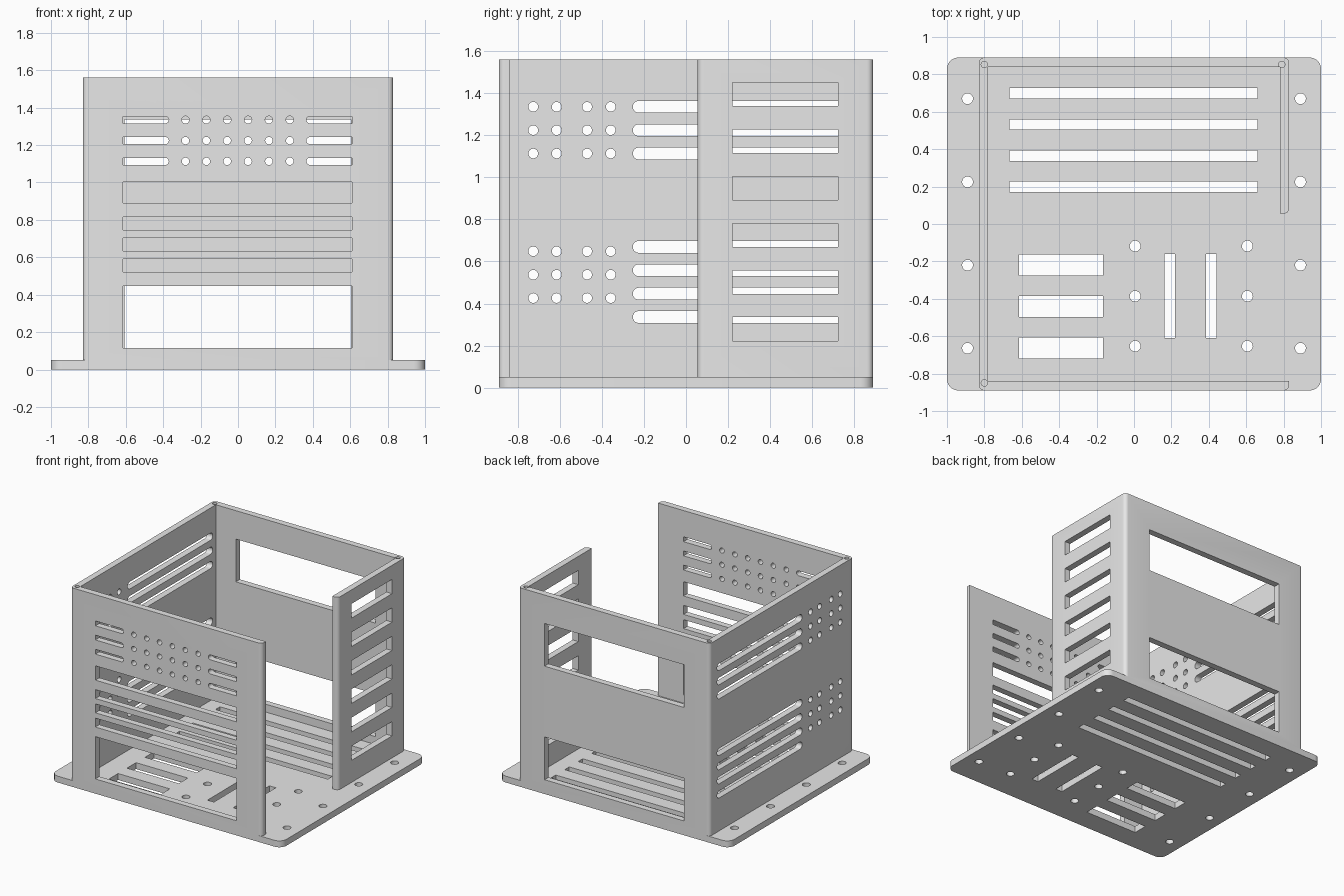
import bpy, bmesh, math
from mathutils import Vector

cube = bpy.data.objects.get("Cube")
if cube:
    bpy.data.objects.remove(cube, do_unlink=True)

W, D, H = 0.83, 0.89, 1.56   # wall half width, half depth, top height
T = 0.05                     # sheet thickness

grey = bpy.data.materials.new("light grey")
grey.use_nodes = True
grey.diffuse_color = (0.8, 0.8, 0.8, 1)
grey.node_tree.nodes["Principled BSDF"].inputs["Base Color"].default_value = (0.8, 0.8, 0.8, 1)


def fillet(corners, steps=6):
    """Round right-angled corners given as (u, v, radius)."""
    out = []
    for i, (x, y, r) in enumerate(corners):
        p = Vector((x, y))
        if r == 0:
            out.append(p)
            continue
        a = (Vector(corners[i - 1][:2]) - p).normalized() * r
        b = (Vector(corners[(i + 1) % len(corners)][:2]) - p).normalized() * r
        for k in range(steps + 1):
            t = math.pi / 2 * k / steps
            out.append(p + a * (1 - math.sin(t)) + b * (1 - math.cos(t)))
    return out


def rect(u0, u1, v0, v1, r_left=0, r_right=0):
    return fillet([(u0, v0, r_left), (u1, v0, r_right), (u1, v1, r_right), (u0, v1, r_left)])


def hole(u, v, r):
    return rect(u - r, u + r, v - r, v + r, r * 0.998, r * 0.998)


def prism(bm, outline, axis, lo, hi):
    """Extrude a flat outline along an axis."""
    place = {"x": lambda u, v, w: (w, u, v),
             "y": lambda u, v, w: (u, w, v),
             "z": lambda u, v, w: (u, v, w)}[axis]
    low = [bm.verts.new(place(p.x, p.y, lo)) for p in outline]
    high = [bm.verts.new(place(p.x, p.y, hi)) for p in outline]
    bm.faces.new(low)
    bm.faces.new(high)
    n = len(outline)
    for i in range(n):
        j = (i + 1) % n
        bm.faces.new((low[i], low[j], high[j], high[i]))


def make(name, prisms):
    bm = bmesh.new()
    for args in prisms:
        prism(bm, *args)
    bmesh.ops.recalc_face_normals(bm, faces=bm.faces)
    mesh = bpy.data.meshes.new(name)
    bm.to_mesh(mesh)
    bm.free()
    mesh.materials.append(grey)
    obj = bpy.data.objects.new(name, mesh)
    bpy.context.collection.objects.link(obj)
    return obj


def cut(obj, prisms):
    cutter = make("cutter", prisms)
    cutter.hide_render = True
    mod = obj.modifiers.new("openings", "BOOLEAN")
    mod.operation, mod.solver, mod.object = "DIFFERENCE", "EXACT", cutter
    bpy.ops.object.select_all(action="DESELECT")
    bpy.context.view_layer.objects.active = obj
    obj.select_set(True)
    bpy.ops.object.modifier_apply(modifier=mod.name)
    bpy.data.objects.remove(cutter, do_unlink=True)
    bpy.ops.object.shade_smooth_by_angle(angle=math.radians(30))


# Base plate with vents, board holes and mounting holes
base = make("base_plate", [(rect(-1, 1, -D, D, 0.06, 0.06), "z", 0, T)])
shapes = [rect(-0.665, 0.66, y, y + 0.056) for y in (0.17, 0.337, 0.504, 0.671)]
shapes += [rect(-0.615, -0.165, y, y + 0.112) for y in (-0.72, -0.497, -0.275)]
shapes += [rect(x, x + 0.056, -0.61, -0.16) for x in (0.162, 0.385)]
shapes += [hole(x, y, 0.029) for x in (0.006, 0.606) for y in (-0.118, -0.386, -0.653)]
shapes += [hole(x, y, 0.029) for x in (-0.89, 0.89) for y in (-0.664, -0.22, 0.225, 0.67)]
cut(base, [(s, "z", -0.1, 0.15) for s in shapes])

# Wrap-around walls, open at the front of the left side
R = 0.03
outline = fillet([
    (W, -D, R), (W, -D + T, 0), (-W + T, -D + T, 0), (-W + T, D - T, 0),
    (W - T, D - T, 0), (W - T, 0.055, 0), (W, 0.055, R), (W, D, R), (-W, D, R), (-W, -D, R)])
walls = make("walls", [(outline, "z", T, H)])

rows = (1.113, 1.224, 1.335)

# Front wall: port window, long vents, short slots and round holes
front = [rect(-0.614, 0.61, a, b) for a, b in
         ((0.115, 0.447), (0.522, 0.592), (0.634, 0.704), (0.746, 0.816), (0.89, 1.002))]
for z in rows:
    front.append(rect(-0.614, -0.37, z - 0.019, z + 0.019, 0, 0.0188))
    front.append(rect(0.366, 0.61, z - 0.019, z + 0.019, 0.0188, 0))
    front += [hole(-0.002 + 0.1115 * (k - 2.5), z, 0.02) for k in range(6)]
openings = [(s, "y", -D - 0.1, -D + 0.15) for s in front]

# Back wall: two large windows
openings += [(rect(-0.607, 0.604, z, z + 0.335), "y", D - 0.15, D + 0.1) for z in (0.112, 1.002)]

# Right wall: long rounded slots and groups of round holes
right = [rect(-0.253, 0.8, z - 0.028, z + 0.028, 0.0278, 0.0278)
         for z in rows + (0.336, 0.447, 0.558, 0.669)]
right += [hole(y, z, 0.023) for y in (-0.726, -0.615, -0.47, -0.358)
          for z in rows + (0.426, 0.537, 0.648)]
openings += [(s, "x", -W - 0.1, -W + 0.15) for s in right]

# Left wall: ladder of windows
openings += [(rect(0.22, 0.723, z, z + 0.112), "x", W - 0.15, W + 0.1)
             for z in [0.223 * (k + 1) for k in range(6)]]

# Blind screw holes in the top of the corners
openings += [(hole(x, y, 0.017), "z", H - 0.2, H + 0.1)
             for x, y in ((-0.8, 0.853), (0.79, 0.853), (-0.8, -0.85))]
cut(walls, openings)
